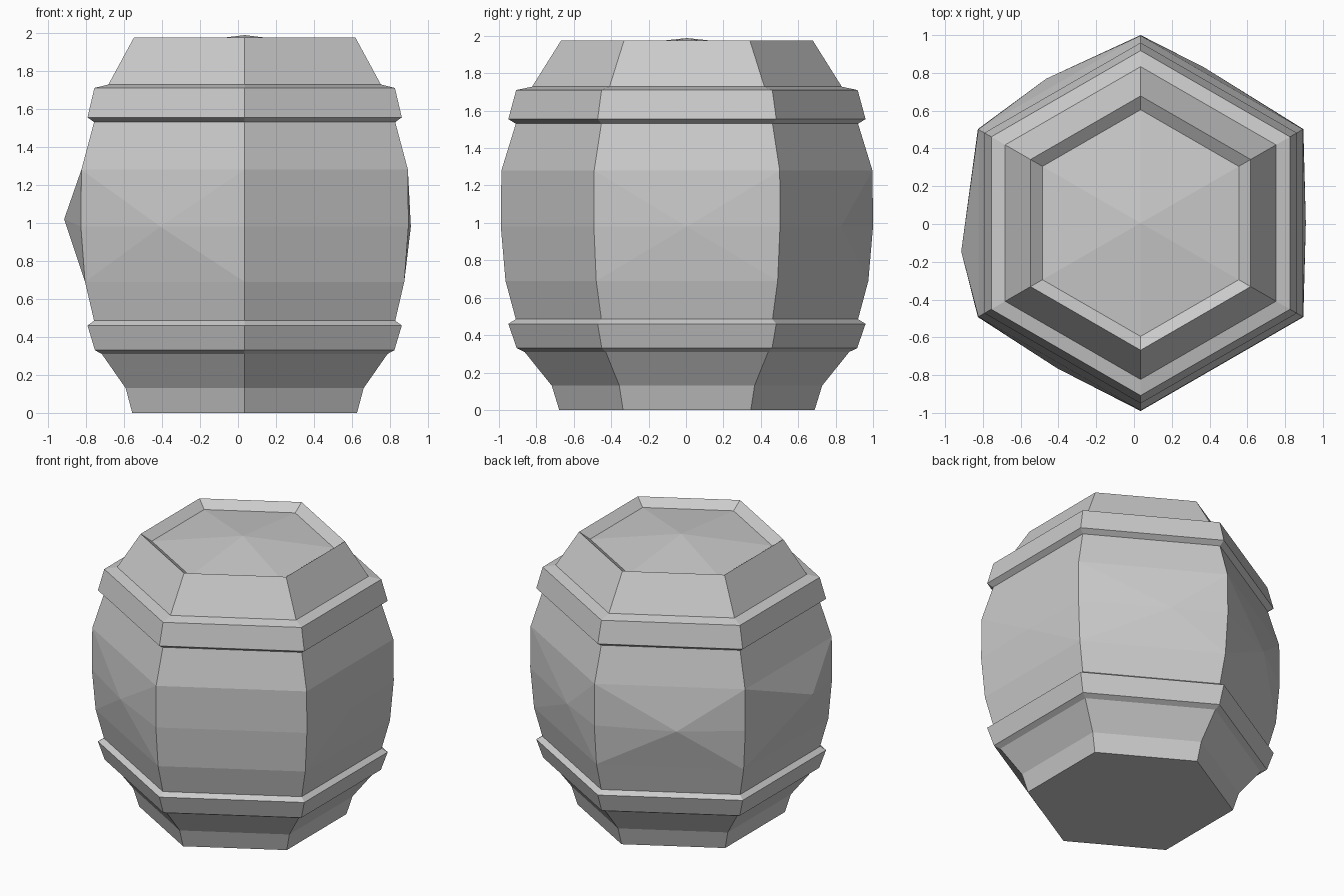
import bpy, bmesh
from math import cos, sin, radians

if "Cube" in bpy.data.objects:
    bpy.data.objects.remove(bpy.data.objects["Cube"])

CX, CY = 0.035, 0.005      # barrel axis
SIDES = 6


def ring(bm, r, z):
    return [bm.verts.new((CX + r * cos(radians(90 + 60 * k)),
                          CY + r * sin(radians(90 + 60 * k)), z)) for k in range(SIDES)]


def bridge(bm, lo, hi):
    for k in range(SIDES):
        n = (k + 1) % SIDES
        bm.faces.new((lo[k], lo[n], hi[n], hi[k]))


def finish(bm, name):
    me = bpy.data.meshes.new(name)
    bm.to_mesh(me)
    bm.free()
    ob = bpy.data.objects.new(name, me)
    bpy.context.collection.objects.link(ob)
    return ob


def loft(name, profile, cap_bottom=False, peak=None):
    """Hexagonal shell through (radius, z) pairs, listed from outside bottom to top."""
    bm = bmesh.new()
    rings = [ring(bm, r, z) for r, z in profile]
    for lo, hi in zip(rings, rings[1:]):
        bridge(bm, lo, hi)
    if cap_bottom:
        bm.faces.new(rings[0][::-1])
    if peak is not None:
        tip = bm.verts.new((CX, CY, peak))
        for k in range(SIDES):
            bm.faces.new((rings[-1][k], rings[-1][(k + 1) % SIDES], tip))
    return finish(bm, name)


# Tapered foot, hoops, and shoulder with the recessed, slightly peaked lid
loft("barrel_foot", [(0.683, 0), (0.723, 0.13), (0.868, 0.31), (0.91, 0.33)], cap_bottom=True)
loft("lower_hoop", [(0.91, 0.33), (0.955, 0.46), (0.915, 0.485)])
loft("upper_hoop", [(0.915, 1.53), (0.955, 1.555), (0.913, 1.71), (0.828, 1.728)])
loft("shoulder_and_lid", [(0.828, 1.728), (0.673, 1.975), (0.6, 1.925)], peak=1.988)

# Belly: each stave panel has a dented centre point, as (outward bulge, sideways shift, z)
bm = bmesh.new()
r0, r1, r2, r3, r4 = [ring(bm, r, z) for r, z in
                      [(0.915, 0.485), (0.97, 0.69), (0.995, 0.98), (0.992, 1.28), (0.915, 1.53)]]
bridge(bm, r0, r1)
bridge(bm, r3, r4)
bulges = [(0.05, 0.05, 0.98), (0.088, 0.15, 1.02), (0.025, 0, 0.98),
          (0.0, 0, 0.98), (0.013, 0, 0.98), (0.02, 0.12, 0.98)]
for k, (out, side, z) in enumerate(bulges):
    n = (k + 1) % SIDES
    a = radians(120 + 60 * k)
    d = 0.995 * cos(radians(30)) + out
    mid = bm.verts.new((CX + d * cos(a) - side * sin(a), CY + d * sin(a) + side * cos(a), z))
    rim = [r1[k], r1[n], r2[n], r3[n], r3[k], r2[k]]
    for i in range(6):
        bm.faces.new((rim[i], rim[(i + 1) % 6], mid))
finish(bm, "barrel_belly")
